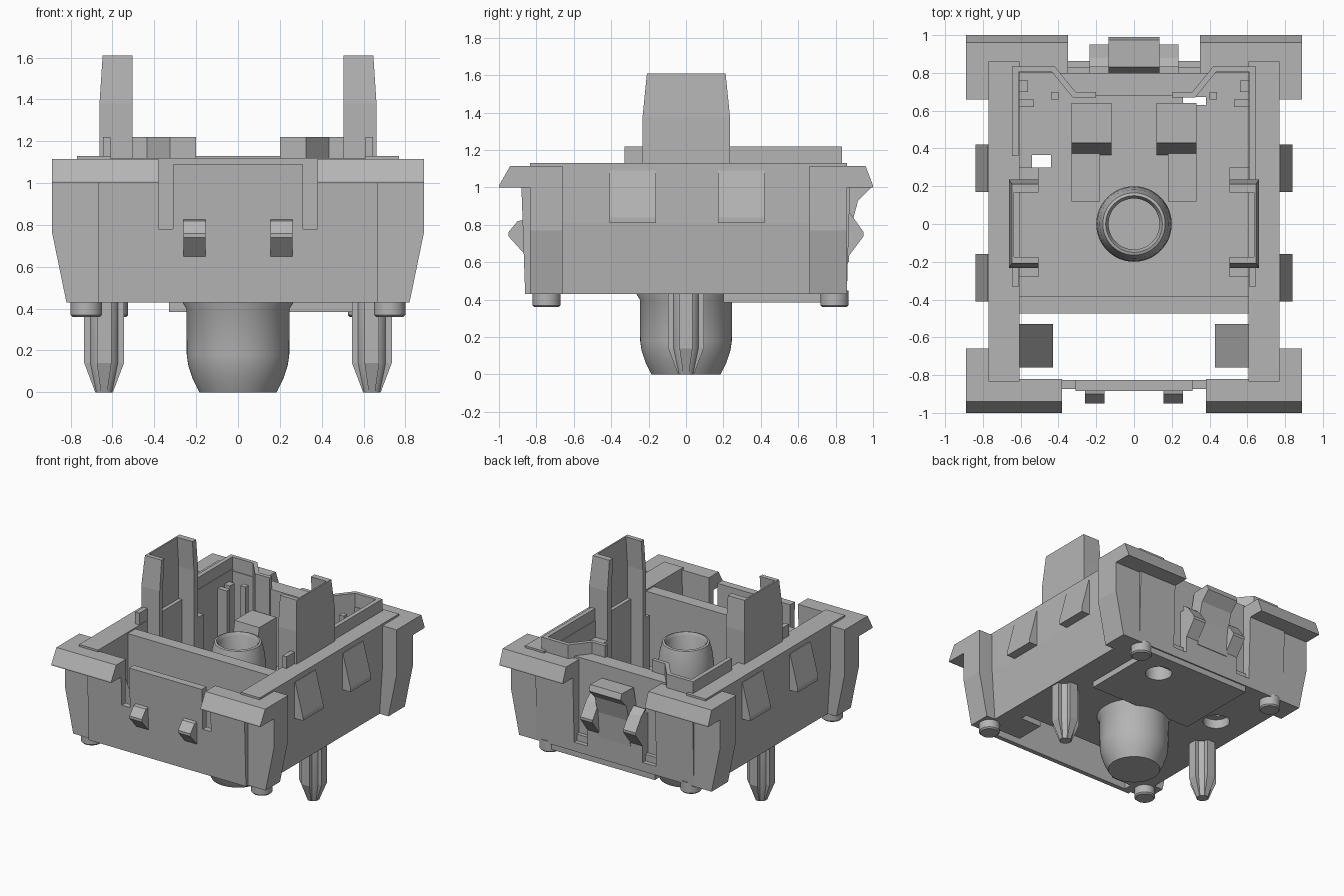
import bpy, bmesh, math

if "Cube" in bpy.data.objects:
    bpy.data.objects.remove(bpy.data.objects["Cube"])

grey = bpy.data.materials.new("housing grey")
grey.diffuse_color = (0.46, 0.46, 0.46, 1)
grey.use_nodes = True
grey.node_tree.nodes["Principled BSDF"].inputs["Base Color"].default_value = grey.diffuse_color


def loft(name, rings):
    """Closed solid through rings of equal point count, capped at both ends."""
    bm = bmesh.new()
    vs = [[bm.verts.new(p) for p in r] for r in rings]
    n = len(rings[0])
    for a, b in zip(vs, vs[1:]):
        for i in range(n):
            j = (i + 1) % n
            bm.faces.new((a[i], a[j], b[j], b[i]))
    bm.faces.new(vs[0][::-1])
    bm.faces.new(vs[-1])
    bmesh.ops.recalc_face_normals(bm, faces=bm.faces)
    me = bpy.data.meshes.new(name)
    bm.to_mesh(me)
    bm.free()
    me.materials.append(grey)
    ob = bpy.data.objects.new(name, me)
    bpy.context.collection.objects.link(ob)
    return ob


def rect(x0, x1, y0, y1, z):
    return [(x0, y0, z), (x1, y0, z), (x1, y1, z), (x0, y1, z)]


def box(name, x0, x1, y0, y1, z0, z1):
    return loft(name, [rect(x0, x1, y0, y1, z0), rect(x0, x1, y0, y1, z1)])


def prism_x(name, yz, x0, x1):
    return loft(name, [[(x, y, z) for y, z in yz] for x in (x0, x1)])


def prism_y(name, xz, y0, y1):
    return loft(name, [[(x, y, z) for x, z in xz] for y in (y0, y1)])


def prism_z(name, xy, z0, z1):
    return loft(name, [[(x, y, z) for x, y in xy] for z in (z0, z1)])


def turned(name, cx, cy, profile, n=48):
    """Solid of revolution: profile of (radius, z)."""
    ob = loft(name, [[(cx + r * math.cos(2 * math.pi * i / n),
                       cy + r * math.sin(2 * math.pi * i / n), z)
                      for i in range(n)] for r, z in profile])
    bpy.ops.object.select_all(action='DESELECT')
    ob.select_set(True)
    bpy.context.view_layer.objects.active = ob
    bpy.ops.object.shade_smooth_by_angle(angle=math.radians(35))
    return ob


def cut(ob, cutters):
    for c in cutters:
        m = ob.modifiers.new("cut", 'BOOLEAN')
        m.operation, m.solver, m.object = 'DIFFERENCE', 'EXACT', c
    dg = bpy.context.evaluated_depsgraph_get()
    me = bpy.data.meshes.new_from_object(ob.evaluated_get(dg))
    ob.modifiers.clear()
    ob.data = me


# Floor and raised underside plate, with contact-pin holes
floor = box("floor", -0.62, 0.62, -0.475, 0.83, 0.43, 0.55)
plate = box("underside_plate", -0.33, 0.55, 0.2, 0.85, 0.385, 0.43)
cutters = [turned("hole_a", -0.49, 0.33, [(0.095, 0.3), (0.095, 0.5)], 32),
           turned("hole_b", 0.32, 0.655, [(0.095, 0.3), (0.095, 0.5)], 32),
           box("slot_a", -0.54, -0.44, 0.3, 0.365, 0.3, 0.8),
           box("slot_b", 0.26, 0.38, 0.63, 0.672, 0.3, 0.8),
           turned("bore", 0, 0, [(0.17, 0.3), (0.17, 0.8)], 48)]
cut(floor, cutters)
cut(plate, cutters[:4])
for c in cutters:
    bpy.data.objects.remove(c)

# Centre post below, spring tube above, in one turned piece
turned("centre_post_and_tube", 0, 0,
       [(0.185, 0), (0.215, 0.06), (0.238, 0.13), (0.245, 0.18), (0.247, 0.4),
        (0.265, 0.43), (0.265, 0.45), (0.2, 0.451), (0.2, 0.78), (0.195, 0.88),
        (0.182, 0.98), (0.165, 1.04), (0.15, 1.045), (0.135, 1.02), (0.135, 0.3)], 64)

# Front wall with two relief slots; face leans out towards the top
half = [(0.38, 1.115), (0.38, 0.78), (0.31, 0.78), (0.31, 1.09)]
front = [(-0.67, 0.43), (0.67, 0.43), (0.67, 1.115)] + half + \
        [(-x, z) for x, z in half[::-1]] + [(-0.67, 1.115)]
loft("front_wall", [[(x, -0.825, z) for x, z in front],
                    [(x, -0.86 - 0.035 * (z - 0.43), z) for x, z in front]])

# Back wall with deep slots beside the clip tongue
half = [(0.35, 1.115), (0.35, 0.5), (0.235, 0.5), (0.235, 0.86)]
back = [(-0.67, 0.43), (0.67, 0.43), (0.67, 1.115)] + half + \
       [(-x, z) for x, z in half[::-1]] + [(-0.67, 1.115)]
loft("back_wall", [[(x, 0.8, z) for x, z in back],
                   [(x, 0.86 + 0.03 * (z - 0.43), z) for x, z in back]])
prism_z("back_inner_wall", [(-0.43, 0.8), (-0.31, 0.68), (0.31, 0.68), (0.43, 0.8)],
        0.43, 1.13)
prism_x("back_clip_tongue", [(0.8, 0.85), (0.8, 0.9), (0.83, 1.04), (0.975, 1.045),
                             (0.99, 1.0), (0.92, 0.93), (0.885, 0.8), (0.87, 0.6),
                             (0.82, 0.6)], -0.135, 0.135)

# Wall between cavity and lamp window
box("dividing_wall", -0.62, 0.62, -0.475, -0.38, 0.43, 1.12)

for s, side in ((-1, "left"), (1, "right")):
    # Side wall, bent at mid height
    loft(side + "_side_wall", [rect(s * 0.607, s * x, -0.835, 0.86, z)
                               for x, z in ((0.745, 0.43), (0.77, 0.81), (0.77, 1.13))])
    # Lamp window ramp
    prism_y(side + "_window_ramp", [(s * 0.61, 0.43), (s * 0.43, 0.43), (s * 0.43, 0.46),
                                    (s * 0.61, 0.85)], -0.76, -0.53)
    # Wedges on the side walls
    for y in (-0.285, 0.295):
        prism_y(side + "_side_wedge", [(s * 0.74, 1.09), (s * 0.775, 1.09),
                                       (s * 0.84, 0.84), (s * 0.84, 0.81),
                                       (s * 0.74, 0.81)], y - 0.125, y + 0.125)
    # Corner posts
    for y0, y1 in ((-0.835, -0.66), (0.66, 0.86)):
        loft(side + "_corner_post", [rect(s * 0.67, s * x, y0, y1, z) for x, z in
                                     ((0.82, 0.43), (0.89, 0.77), (0.89, 1.115))])
    # Corner flanges with sloping edge
    prism_x(side + "_front_flange", [(-0.82, 1.0), (-1, 1.0), (-1, 1.01), (-0.94, 1.115),
                                     (-0.82, 1.115)], s * 0.38, s * 0.89)
    prism_x(side + "_back_flange", [(0.82, 1.0), (1, 1.0), (1, 1.01), (0.96, 1.115),
                                    (0.82, 1.115)], s * 0.35, s * 0.89)
    # Small catches, front and back
    prism_x(side + "_front_catch", [(-0.85, 0.83), (-0.9, 0.82), (-0.95, 0.76),
                                    (-0.95, 0.74), (-0.86, 0.64)], s * 0.155, s * 0.26)
    prism_x(side + "_back_catch", [(0.83, 0.9), (0.88, 0.86), (0.95, 0.76),
                                   (0.95, 0.74), (0.86, 0.62)], s * 0.13, s * 0.235)
    # Feet
    for x, y in ((0.725, -0.745), (0.6, 0.795)):
        turned(side + "_foot", s * x, y,
               [(0.065, 0.36), (0.075, 0.37), (0.075, 0.45)], 32)
    # Guide pin with cross fins
    turned(side + "_pin", s * 0.64, 0, [(0.04, 0), (0.075, 0.14), (0.075, 0.44)], 32)
    for a, b in ((1, 0), (0, 1)):
        loft(side + "_pin_fin", [rect(s * 0.64 - w * a - t * b, s * 0.64 + w * a + t * b,
                                      -w * b - t * a, w * b + t * a, z)
                                 for w, t, z in ((0.042, 0.015, 0), (0.095, 0.035, 0.14),
                                                 (0.095, 0.035, 0.44))])
    # Tall U-shaped tower, open towards the middle
    u = [(0.505, -0.232), (0.662, -0.232), (0.662, 0.235), (0.505, 0.235),
         (0.505, 0.185), (0.635, 0.185), (0.635, -0.195), (0.505, -0.195)]
    loft(side + "_tower", [[(s * (x - d if x > 0.65 else x), y * k, z) for x, y in u]
                           for z, d, k in ((0.5, 0, 1), (1.38, 0, 1), (1.61, 0.015, 0.9))])
    for y0, y1 in ((-0.28, -0.23), (0.23, 0.3)):
        box(side + "_tower_rib", s * 0.505, s * 0.61, y0, y1, 0.5, 1.0)
    box(side + "_front_lip", s * 0.61, s * 0.645, -0.33, -0.22, 1.0, 1.22)
    # Thin raised lip round the back of the cavity
    end = 0.36 if s < 0 else 0.23
    lip = [(0.645, end), (0.645, 0.835), (0.42, 0.835), (0.31, 0.7), (0.2, 0.7),
           (0.2, 0.67), (0.325, 0.67), (0.435, 0.805), (0.612, 0.805), (0.612, end)]
    prism_z(side + "_back_lip", [(s * x, y) for x, y in lip], 0.5, 1.22)
    # Contact holders and sloped blocks in the cavity
    box(side + "_holder_outer", s * 0.53, s * 0.615, 0.62, 0.66, 0.5, 1.05)
    box(side + "_holder_corner", s * 0.56, s * 0.615, 0.7, 0.76, 0.5, 1.05)
    box(side + "_holder_inner", s * 0.4, s * 0.44, 0.66, 0.7, 0.5, 1.1)
    prism_x(side + "_sloped_block", [(0.36, 0.5), (0.37, 0.6), (0.43, 0.95), (0.64, 0.95),
                                     (0.64, 0.5)], s * 0.12, s * 0.33)
    box(side + "_floor_step", s * 0.18, s * 0.33, 0.12, 0.38, 0.5, 0.62)
